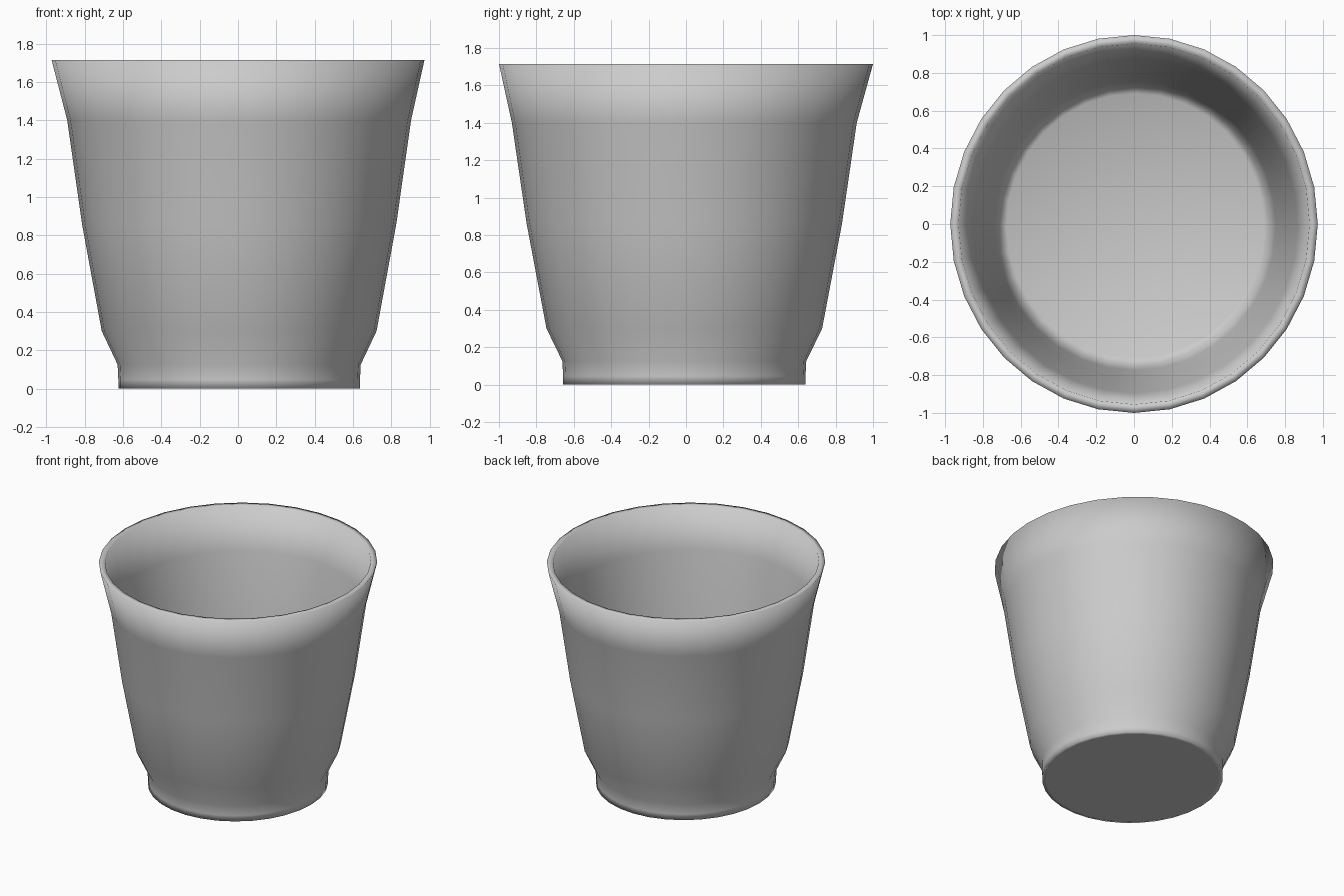
import bpy, bmesh, math

if "Cube" in bpy.data.objects:
    bpy.data.objects.remove(bpy.data.objects["Cube"])

SIDES = 32
SQUASH = 0.973          # the cup is slightly narrower in x
SHIFT = (0.006, -0.009)  # body sits slightly off the rim centre

# (radius, height) from the underside, up the outer wall, over the lip, down to the floor
profile = [
    (0.62, 0.0), (0.648, 0.0), (0.648, 0.045), (0.652, 0.125), (0.737, 0.30),
    (0.843, 0.86), (0.922, 1.40), (1.0, 1.715),
    (0.955, 1.715), (0.885, 1.40), (0.808, 0.86), (0.765, 0.52),
    (0.735, 0.35), (0.70, 0.33),
]

bm = bmesh.new()
rings = []
for r, z in profile:
    dx, dy = (0, 0) if z > 1.7 else SHIFT
    rings.append([bm.verts.new((r * SQUASH * math.cos(a) + dx, r * math.sin(a) + dy, z))
                  for a in (2 * math.pi * i / SIDES for i in range(SIDES))])

# Wall surfaces between neighbouring rings
for low, high in zip(rings, rings[1:]):
    for i in range(SIDES):
        j = (i + 1) % SIDES
        bm.faces.new((low[i], low[j], high[j], high[i]))

# Underside and inner floor
bm.faces.new(rings[0][::-1])
bm.faces.new(rings[-1])

for f in bm.faces:
    f.smooth = True
bmesh.ops.recalc_face_normals(bm, faces=bm.faces)

mesh = bpy.data.meshes.new("cup")
bm.to_mesh(mesh)
bm.free()
cup = bpy.data.objects.new("cup", mesh)
bpy.context.collection.objects.link(cup)
